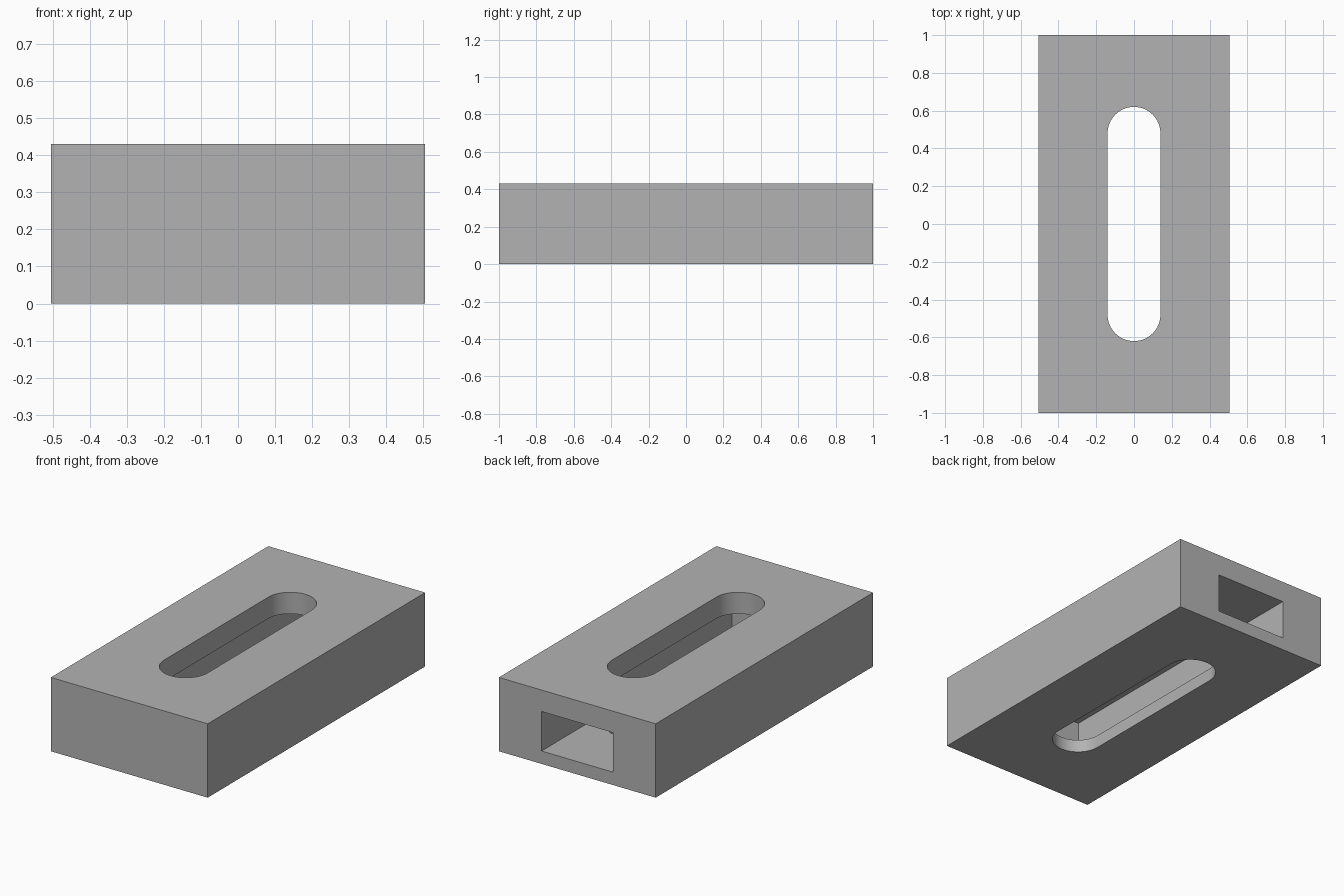
import bpy, bmesh, math

cube = bpy.data.objects.get("Cube")
if cube:
    bpy.data.objects.remove(cube, do_unlink=True)

WIDTH, LENGTH, HEIGHT = 1.01, 2.0, 0.43
SLOT_RADIUS, SLOT_CENTRE = 0.14, 0.48


def make_prism(name, outline, z0, z1):
    """Extrude a flat outline from z0 up to z1."""
    bm = bmesh.new()
    base = bm.faces.new([bm.verts.new((x, y, z0)) for x, y in outline])
    top = bmesh.ops.extrude_face_region(bm, geom=[base])["geom"]
    moved = [v for v in top if isinstance(v, bmesh.types.BMVert)]
    bmesh.ops.translate(bm, verts=moved, vec=(0, 0, z1 - z0))
    bmesh.ops.recalc_face_normals(bm, faces=bm.faces)
    mesh = bpy.data.meshes.new(name)
    bm.to_mesh(mesh)
    bm.free()
    obj = bpy.data.objects.new(name, mesh)
    bpy.context.collection.objects.link(obj)
    return obj


def rectangle(half_width, y0, y1):
    return [(-half_width, y0), (half_width, y0), (half_width, y1), (-half_width, y1)]


def stadium(radius, centre, steps=32):
    points = []
    for start, cy in ((0, centre), (math.pi, -centre)):
        for i in range(steps + 1):
            a = start + math.pi * i / steps
            points.append((radius * math.cos(a), cy + radius * math.sin(a)))
    return points


# Solid block
block = make_prism("block", rectangle(WIDTH / 2, -LENGTH / 2, LENGTH / 2), 0, HEIGHT)

# Blind rectangular pocket opening at the back, and the slot through top and bottom
cutters = [
    make_prism("pocket_cutter", rectangle(0.23, -0.75, 1.2), 0.075, 0.305),
    make_prism("slot_cutter", stadium(SLOT_RADIUS, SLOT_CENTRE), -0.2, HEIGHT + 0.2),
]

bpy.context.view_layer.objects.active = block
for cutter in cutters:
    cutter.hide_render = True
    cut = block.modifiers.new(cutter.name, "BOOLEAN")
    cut.operation, cut.solver, cut.object = "DIFFERENCE", "EXACT", cutter
    bpy.ops.object.modifier_apply(modifier=cut.name)
    bpy.data.objects.remove(cutter, do_unlink=True)

# Plain grey finish
grey = bpy.data.materials.new("plain_grey")
grey.use_nodes = True
colour = (0.45, 0.45, 0.45, 1)
grey.diffuse_color = colour
grey.node_tree.nodes["Principled BSDF"].inputs["Base Color"].default_value = colour
block.data.materials.clear()
block.data.materials.append(grey)

# Smooth slot ends with crisp edges
bpy.ops.object.select_all(action="DESELECT")
block.select_set(True)
bpy.ops.object.shade_smooth_by_angle(angle=math.radians(30))
